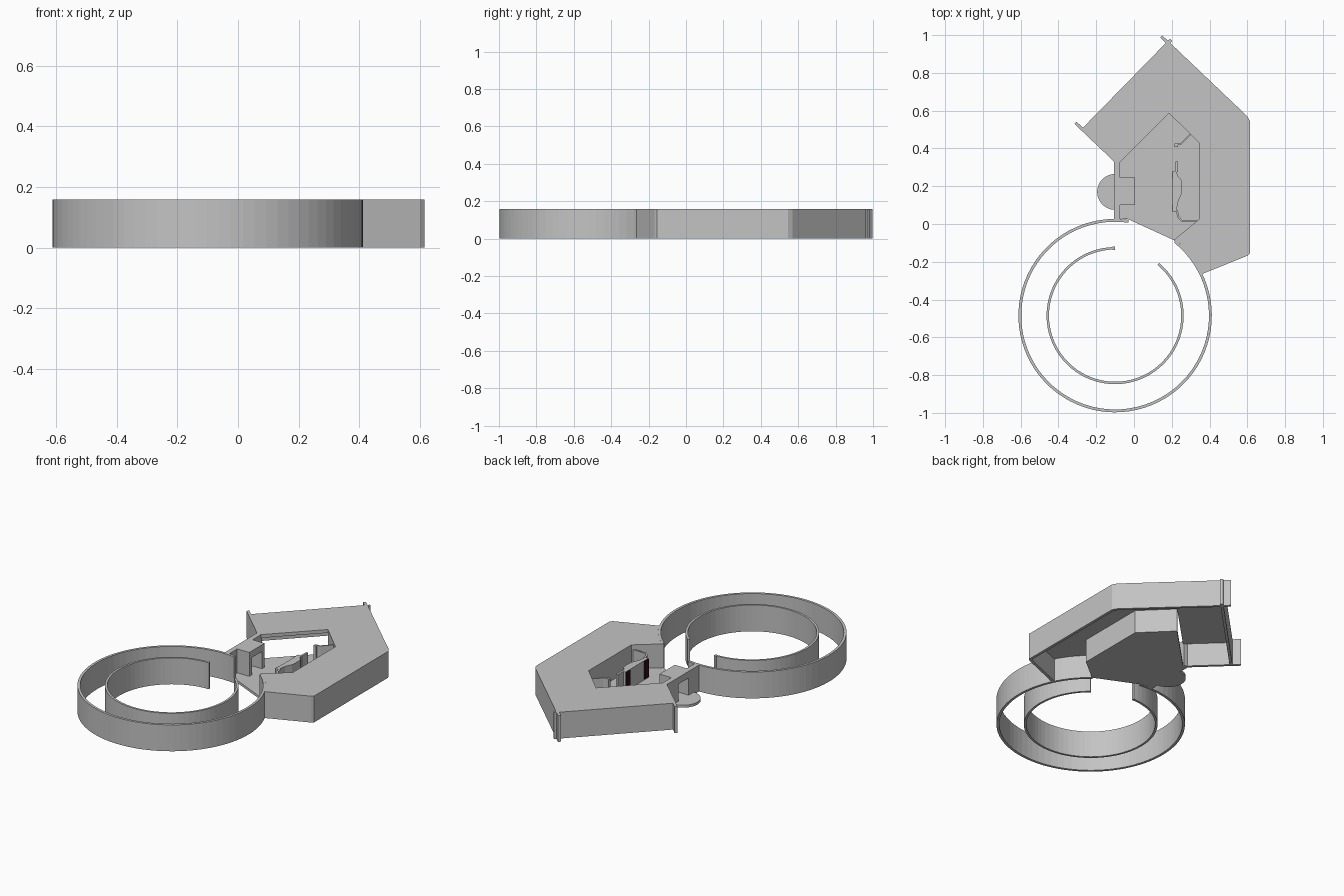
import bpy
import bmesh
from math import radians, cos, sin
from mathutils import Vector

if "Cube" in bpy.data.objects:
    bpy.data.objects.remove(bpy.data.objects["Cube"], do_unlink=True)

H = 0.158            # overall height
CENTRE = Vector((-0.1, -0.485))


def material(name, rgb):
    m = bpy.data.materials.new(name)
    m.use_nodes = True
    m.diffuse_color = (*rgb, 1)
    m.node_tree.nodes["Principled BSDF"].inputs["Base Color"].default_value = (*rgb, 1)
    return m


grey = material("plain grey", (0.55, 0.55, 0.55))
maroon = material("dark maroon", (0.03, 0.004, 0.008))


def prism(name, pts, z0, z1, mat=grey):
    """Extrude a flat outline from z0 up to z1."""
    bm = bmesh.new()
    face = bm.faces.new([bm.verts.new((p[0], p[1], z0)) for p in pts])
    top = bmesh.ops.extrude_face_region(bm, geom=[face])["geom"]
    verts = [v for v in top if isinstance(v, bmesh.types.BMVert)]
    bmesh.ops.translate(bm, verts=verts, vec=(0, 0, z1 - z0))
    bmesh.ops.recalc_face_normals(bm, faces=bm.faces)
    mesh = bpy.data.meshes.new(name)
    bm.to_mesh(mesh)
    bm.free()
    mesh.materials.append(mat)
    obj = bpy.data.objects.new(name, mesh)
    bpy.context.collection.objects.link(obj)
    return obj


def box(name, x0, x1, y0, y1, z0, z1, mat=grey):
    return prism(name, [(x0, y0), (x1, y0), (x1, y1), (x0, y1)], z0, z1, mat)


def ribbon(name, path, thick, z0, z1):
    """Thin wall lying on the left-hand side of a path."""
    pts = [Vector(p) for p in path]
    inner = []
    for i, p in enumerate(pts):
        a = (p - pts[i - 1]).normalized() if i else None
        b = (pts[i + 1] - p).normalized() if i < len(pts) - 1 else None
        a, b = a or b, b or a
        n = Vector((-a.y - b.y, a.x + b.x)).normalized()
        inner.append(p + n * thick / max(n.dot(Vector((-a.y, a.x))), 0.4))
    return prism(name, pts + inner[::-1], z0, z1)


def arc(radius, start, end, steps, centre=CENTRE):
    angles = [radians(start + (end - start) * i / steps) for i in range(steps + 1)]
    return [centre + radius * Vector((cos(a), sin(a))) for a in angles]


# Two open rings
ribbon("outer_ring", arc(0.512, 82, 411, 72), 0.015, 0, H)
ribbon("inner_ring", arc(0.363, 90, 410, 64), 0.013, 0, H)
box("inner_ring_end", -0.115, -0.1, -0.137, -0.12, 0, H)

# Housing roof, open on the ring side, and open below
east = [(0.36, -0.265), (0.6, -0.168), (0.614, -0.155), (0.614, 0.545), (0.6, 0.57)]
pocket = [(0.21, -0.085), (0.345, 0.025), (0.345, 0.43), (0.185, 0.587), (-0.075, 0.325)]
roof = arc(0.512, 51, 25.5, 8) + east + [(0.18, 0.965), (-0.27, 0.5), (-0.105, 0.33)]
prism("housing_roof", roof + pocket[::-1], H - 0.02, H)

# Outer walls, two of them running on as flanges
ribbon("east_wall", east + [(0.15, 0.998)], 0.016, 0, H)
ribbon("back_wall", [(0.175, 0.965), (-0.275, 0.505)], 0.016, 0, H)
ribbon("side_wall", [(-0.315, 0.53), (-0.105, 0.33)], 0.016, 0, H)
ribbon("back_flange", [(0.19, 0.98), (0.165, 0.955)], 0.016, 0, H)

# Inner pocket walls and floor
ribbon("pocket_wall", pocket[3::-1], 0.012, 0, H)
prism("pocket_floor", [(-0.105, 0.03), (-0.03, 0.025)] + pocket + [(-0.105, 0.33)], 0, 0.015)

# Latch on the open side
box("latch_side_wall_front", -0.105, -0.075, 0.025, 0.1, 0, H)
box("latch_side_wall_back", -0.105, -0.075, 0.245, 0.335, 0, H)
box("latch_top", -0.105, 0.005, 0.1, 0.245, H - 0.04, H)
for label, y in (("front", 0.1), ("back", 0.22)):
    box("latch_leg_" + label, -0.105, 0.005, y, y + 0.025, 0, H - 0.04)
prism("thumb_tab", arc(0.095, 90, 270, 24, Vector((-0.1, 0.17))), 0, 0.015)

# Spring clip: wavy pad, thin tail and posts
wave = [(0.225, 0.28), (0.232, 0.255), (0.25, 0.235), (0.254, 0.2), (0.25, 0.155),
        (0.232, 0.115), (0.225, 0.063)]
prism("spring_pad", [(0.205, 0.063), (0.205, 0.28)] + wave, 0, 0.13)
ribbon("spring_tail", [(0.222, 0.07), (0.23, 0.035), (0.25, 0.012), (0.335, 0.012)],
       0.01, 0, 0.13)
box("spring_tip", 0.22, 0.232, 0.275, 0.33, 0, 0.13)
box("post", 0.215, 0.233, 0.407, 0.425, 0, 0.14)
ribbon("post_brace", [(0.228, 0.416), (0.25, 0.422), (0.302, 0.473)], 0.007, 0, 0.14)
for label, y in (("front", 0.066), ("back", 0.238)):
    box("pad_mark_" + label, 0.2, 0.205, y, y + 0.038, 0.02, 0.128, maroon)
